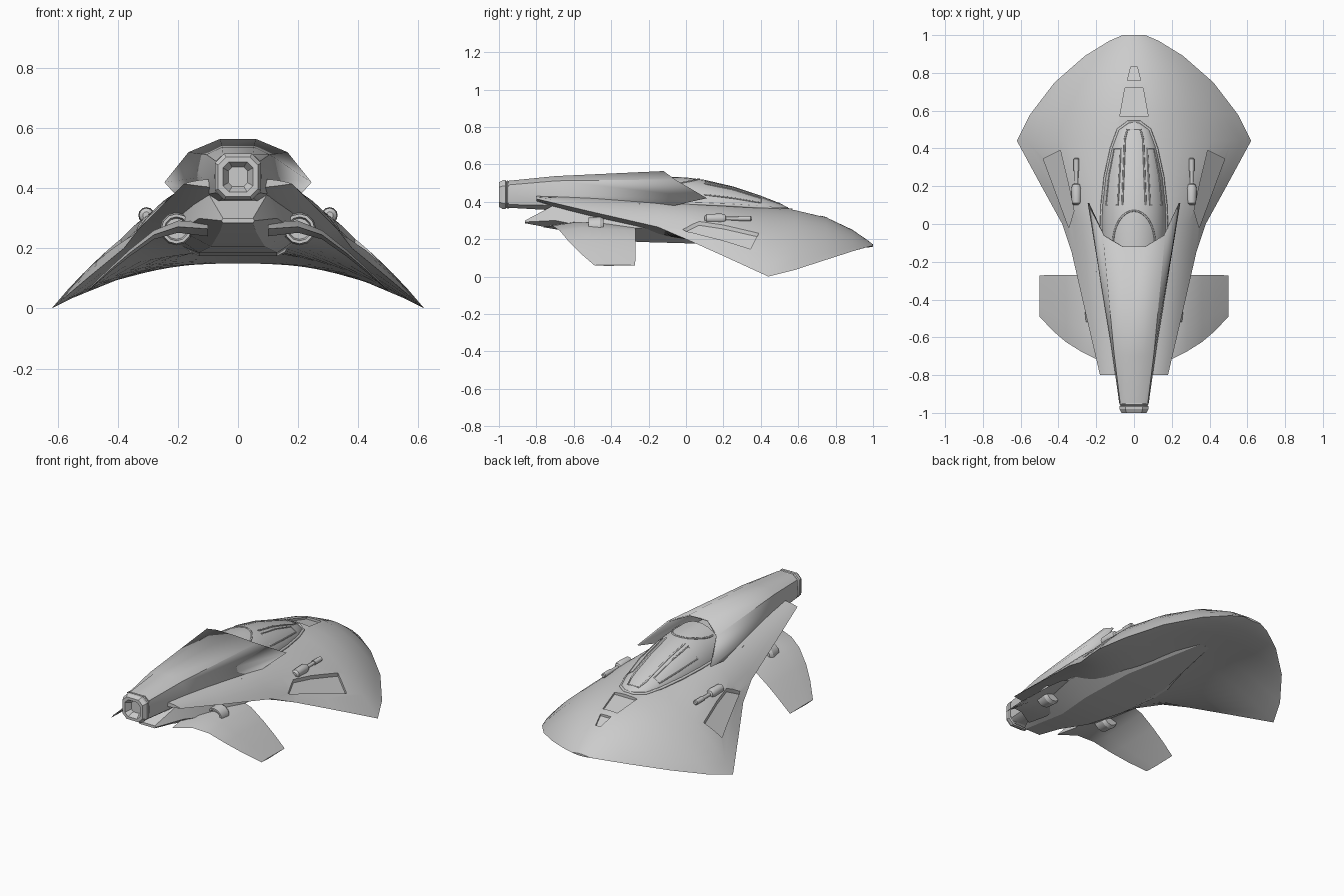
import bpy, bmesh, math
from mathutils import Matrix

if "Cube" in bpy.data.objects:
    bpy.data.objects.remove(bpy.data.objects["Cube"])


def finish(name, bm, angle=30, mirror=False):
    bmesh.ops.recalc_face_normals(bm, faces=bm.faces)
    me = bpy.data.meshes.new(name)
    bm.to_mesh(me)
    bm.free()
    ob = bpy.data.objects.new(name, me)
    bpy.context.collection.objects.link(ob)
    if mirror:
        ob.modifiers.new("Mirror", 'MIRROR')
    smooth(ob, angle)
    return ob


def smooth(ob, angle=30):
    bpy.ops.object.select_all(action='DESELECT')
    ob.select_set(True)
    bpy.context.view_layer.objects.active = ob
    bpy.ops.object.shade_smooth_by_angle(angle=math.radians(angle))


def loft(bm, rings, caps=(True, True)):
    vs = [[bm.verts.new(p) for p in r] for r in rings]
    n = len(vs[0])
    for a, b in zip(vs, vs[1:]):
        for i in range(n):
            j = (i + 1) % n
            bm.faces.new((a[i], a[j], b[j], b[i]))
    if caps[0]:
        bm.faces.new(vs[0])
    if caps[1]:
        bm.faces.new(vs[-1][::-1])


def both(half):
    """Close a right-hand half profile by mirroring it in x."""
    return half + [(-x, y, z) for x, y, z in reversed(half)]


def lookup(table, y):
    for a, b in zip(table, table[1:]):
        if b[0] <= y <= a[0]:
            t = (a[0] - y) / (a[0] - b[0])
            return [p + (q - p) * t for p, q in zip(a, b)]
    return table[0] if y > table[0][0] else table[-1]


# Hull stations: y, edge x, edge z, top z, bottom z, fullness
HULL = [(1, .06, .165, .172, .16, 2), (.97, .13, .158, .195, .155, 2),
        (.89, .26, .135, .25, .15, 2), (.75, .42, .09, .318, .165, 2),
        (.58, .55, .035, .362, .18, 2), (.44, .62, 0, .378, .19, 2),
        (.2, .49, .11, .395, .19, 2.5), (0, .38, .2, .41, .2, 3),
        (-.15, .33, .265, .42, .21, 3.2), (-.5, .25, .345, .43, .3, 3.5),
        (-.8, .18, .415, .432, .40, 3.5)]


def hull_z(x, y):
    _, xe, ze, zt, _, p = lookup(HULL, y)
    return ze + (zt - ze) * (1 - min(1, abs(x) / xe) ** p)


# Winged shell hull
N = 12
bm = bmesh.new()
rings = []
for y, xe, ze, zt, zb, p in HULL:
    ts = [i / N for i in range(-N, N + 1)]
    top = [(xe * t, y, ze + (zt - ze) * (1 - abs(t) ** p)) for t in ts]
    low = [(xe * t, y, ze + (zb - ze) * (1 - t * t)) for t in ts[-2:0:-1]]
    rings.append(top + low)
loft(bm, rings)
hull = finish("hull", bm)

# Recesses: gun troughs on both wings and two nose hatches
bm = bmesh.new()
trough = [(.39, .39), (.48, .345), (.345, -.02), (.318, .07), (.345, .2)]
cuts = [(trough, .022), ([(-x, y) for x, y in trough], .022),
        ([(-.075, .57), (.075, .57), (.048, .72), (-.048, .72)], .012),
        ([(-.035, .76), (.035, .76), (.016, .835), (-.016, .835)], .012)]
for poly, d in cuts:
    loft(bm, [[(x, y, hull_z(x, y) - d) for x, y in poly],
              [(x, y, hull_z(x, y) + .08) for x, y in poly]])
cutter = finish("recess_cutter", bm)
cutter.hide_render = True
mod = hull.modifiers.new("Recess", 'BOOLEAN')
mod.object = cutter
mod.operation = 'DIFFERENCE'
mod.solver = 'EXACT'
bpy.context.view_layer.objects.active = hull
bpy.ops.object.modifier_apply(modifier=mod.name)
bpy.data.objects.remove(cutter)
smooth(hull)

# Spine cowl, open towards the canopy
bm = bmesh.new()
loft(bm, [both(h) for h in (
    [(.05, -.95, .512), (.073, -.95, .49), (.078, -.95, .44), (.073, -.95, .385), (.05, -.95, .368)],
    [(.053, -.7, .537), (.105, -.69, .512), (.12, -.65, .437), (.1, -.7, .38), (.065, -.72, .355)],
    [(.06, -.12, .564), (.165, -.06, .52), (.245, .11, .42), (.2, -.1, .37), (.1, -.15, .32)])],
    (True, False))
cowl = finish("spine_cowl", bm, 40)
sol = cowl.modifiers.new("Thickness", 'SOLIDIFY')
sol.thickness = .008

# Square engine nozzle with a hollow mouth
bm = bmesh.new()
rings = []
for y, r in ((-.94, .07), (-.955, .076), (-.96, .07), (-.965, .077), (-.98, .077),
             (-1, .066), (-1, .05), (-.965, .032)):
    c = r * .6
    pts = [(c, r), (r, c), (r, -c), (c, -r), (-c, -r), (-r, -c), (-r, c), (-c, r)]
    rings.append([(x, y, .438 + z) for x, z in pts])
loft(bm, rings)
finish("engine_nozzle", bm, 25)

# Belly fairing with chin
bm = bmesh.new()
loft(bm, [both(h) for h in (
    [(.05, -.86, .30), (.055, -.86, .292), (.05, -.86, .285)],
    [(.1, -.7, .385), (.13, -.7, .3), (.06, -.7, .255)],
    [(.16, -.5, .39), (.19, -.5, .26), (.09, -.5, .205)],
    [(.2, -.25, .39), (.24, -.25, .26), (.13, -.25, .185)],
    [(.2, .1, .3), (.22, .1, .22), (.13, .1, .175)],
    [(.05, .6, .22), (.05, .6, .2), (.03, .6, .178)])])
finish("belly", bm, 25)

# Canopy stations: y, half width, top z
CANOPY = [(.54, .03, .372), (.5, .085, .393), (.4, .122, .432), (.25, .155, .482),
          (.1, .172, .517), (0, .176, .53), (-.12, .17, .535)]


def canopy_z(x, y):
    _, w, zt = lookup(CANOPY, y)
    return .355 + (zt - .355) * math.sqrt(max(0, 1 - (x / w) ** 2))


bm = bmesh.new()
angs = [math.pi * i / 16 for i in range(17)]
loft(bm, [[(w * math.cos(a), y, .355 + (zt - .355) * math.sin(a)) for a in angs]
          for y, w, zt in CANOPY])
finish("canopy", bm, 35)


# Canopy framing strips laid on the glass
def strip(name, pts, r=.005, closed=False):
    cu = bpy.data.curves.new(name, 'CURVE')
    cu.dimensions = '3D'
    cu.bevel_depth = r
    cu.bevel_resolution = 1
    sp = cu.splines.new('POLY')
    sp.points.add(len(pts) - 1)
    for p, (x, y) in zip(sp.points, pts):
        p.co = (x, y, max(canopy_z(x, y), hull_z(x, y)), 1)
    sp.use_cyclic_u = closed
    ob = bpy.data.objects.new(name, cu)
    bpy.context.collection.objects.link(ob)
    bpy.ops.object.select_all(action='DESELECT')
    ob.select_set(True)
    bpy.context.view_layer.objects.active = ob
    bpy.ops.object.convert(target='MESH')


ys = [.1 + .05 * i for i in range(8)]
mid = [(.062 - .04 * (y - .1), y) for y in ys] + [(.035, .5)]
strip("centre_window_frame", mid + [(-x, y) for x, y in reversed(mid)])
rim = [(lookup(CANOPY, y)[1] * .98, y) for y in (-.1, 0, .1, .17, .25, .33, .4, .45, .5, .54)]
strip("canopy_rim", rim + [(-x, y) for x, y in reversed(rim)], .008)
strip("headrest_arch", [(.11 * math.cos(a), -.1 + .17 * math.sin(a)) for a in angs])
for s in (1, -1):
    inner = [(s * (.085 - .05 * (y - .1)), y) for y in ys[:7]]
    outer = [(s * lookup(CANOPY, y)[1] * .86, y) for y in reversed(ys[:7])]
    strip("side_window_frame", inner + outer, .004, True)

# Drooping lower fins: x, leading y, trailing y, z, thickness
bm = bmesh.new()
loft(bm, [[(x, a, z), (x, a * .7 + b * .3, z + t / 2), (x, b, z), (x, a * .7 + b * .3, z - t / 2)]
          for x, a, b, z, t in ((.1, -.77, -.27, .265, .05), (.2, -.715, -.27, .272, .04),
                                (.28, -.675, -.27, .245, .03), (.36, -.625, -.27, .185, .022),
                                (.43, -.565, -.27, .125, .014), (.5, -.49, -.272, .06, .006))])
finish("lower_fin", bm, 35, True)


def rod(bm, x, z, prof):
    """Round part along y from (y, radius) pairs."""
    loft(bm, [[(x + r * math.cos(k * math.pi / 6), y, z + r * math.sin(k * math.pi / 6))
               for k in range(12)] for y, r in prof])


# Side intakes between hull and fins
bm = bmesh.new()
rod(bm, .205, .265, [(-.44, .045), (-.46, .055), (-.52, .05), (-.52, .04), (-.5, .035)])
finish("side_intake", bm, 30, True)

# Wing guns: body, barrel, muzzle and post
bm = bmesh.new()
rod(bm, .305, .31, [(.1, .012), (.11, .024), (.19, .027), (.21, .02), (.215, .01),
                    (.28, .01), (.28, .014), (.345, .014), (.35, .009)])
bmesh.ops.create_cube(bm, size=1, matrix=Matrix.Translation((.305, .15, .285)) @ Matrix.Diagonal((.03, .07, .06, 1)))
finish("wing_gun", bm, 35, True)
